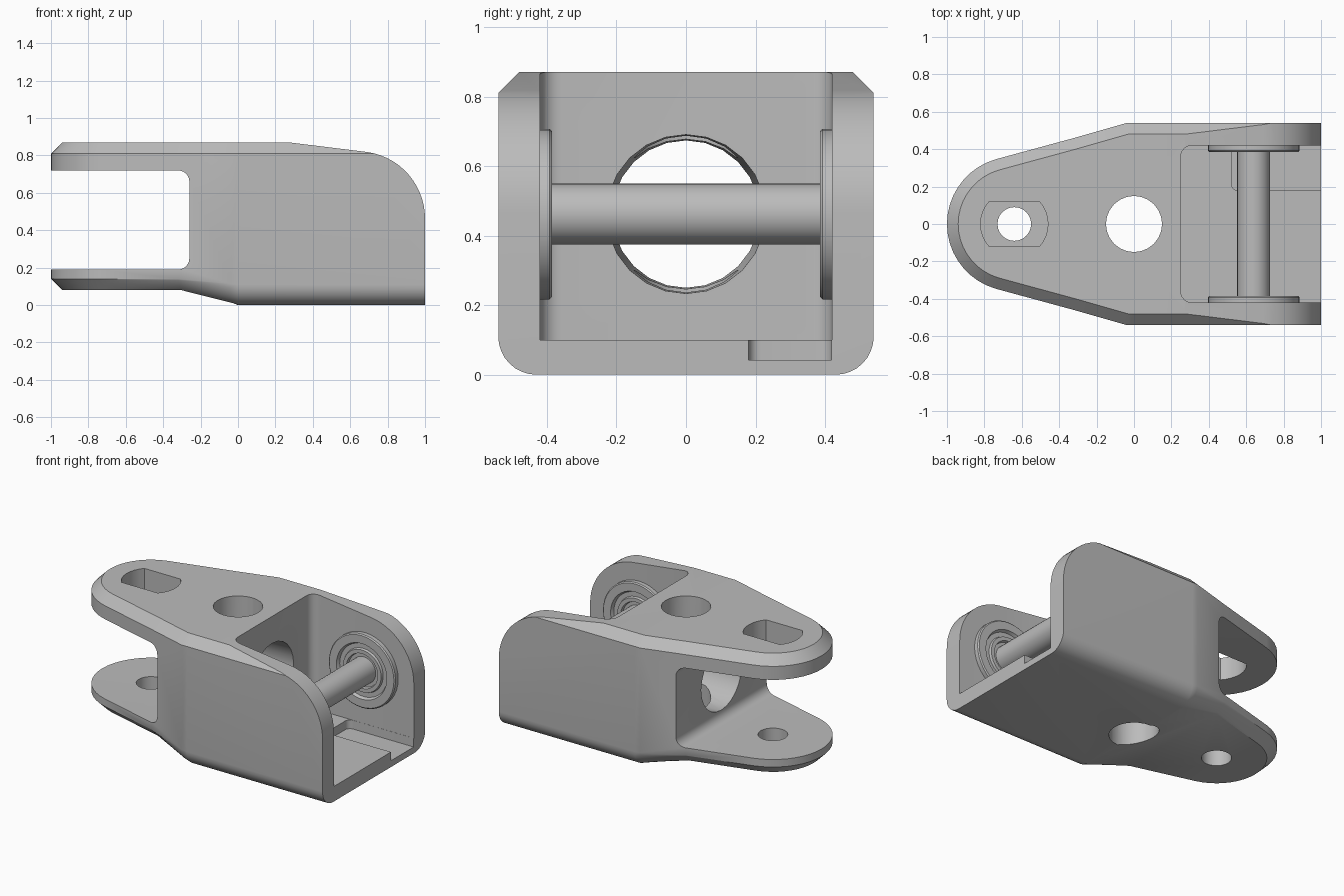
import bpy, bmesh
from math import sin, cos, pi, radians
from mathutils import Vector

if "Cube" in bpy.data.objects:
    bpy.data.objects.remove(bpy.data.objects["Cube"], do_unlink=True)

metal = bpy.data.materials.new("plain grey metal")
metal.use_nodes = True
grey = (0.5, 0.5, 0.5, 1)
metal.diffuse_color = grey
metal.node_tree.nodes["Principled BSDF"].inputs["Base Color"].default_value = grey


def make(name, bm):
    bmesh.ops.recalc_face_normals(bm, faces=bm.faces)
    mesh = bpy.data.meshes.new(name)
    bm.to_mesh(mesh)
    bm.free()
    mesh.materials.append(metal)
    ob = bpy.data.objects.new(name, mesh)
    bpy.context.collection.objects.link(ob)
    return ob


def loft(name, rings):
    """Closed solid through rings with the same point count."""
    bm = bmesh.new()
    vs = [[bm.verts.new(p) for p in ring] for ring in rings]
    n = len(vs[0])
    for a, b in zip(vs, vs[1:]):
        for i in range(n):
            bm.faces.new((a[i], a[(i + 1) % n], b[(i + 1) % n], b[i]))
    bm.faces.new(vs[0])
    bm.faces.new(vs[-1])
    return make(name, bm)


AXES = {"x": lambda a, b, d: (d, a, b),
        "y": lambda a, b, d: (a, d, b),
        "z": lambda a, b, d: (a, b, d)}


def prism(name, pts, axis, lo, hi):
    return loft(name, [[AXES[axis](a, b, d) for a, b in pts] for d in (lo, hi)])


def arc(cx, cy, r, a0, a1, n):
    return [(cx + r * cos(radians(a0 + (a1 - a0) * i / n)),
             cy + r * sin(radians(a0 + (a1 - a0) * i / n))) for i in range(n + 1)]


def circle(cx, cy, r, n=24):
    return arc(cx, cy, r, 0, 360, n)[:-1]


def rounded(x0, x1, y0, y1, r):
    return (arc(x1 - r, y1 - r, r, 0, 90, 6) + arc(x0 + r, y1 - r, r, 90, 180, 6)
            + arc(x0 + r, y0 + r, r, 180, 270, 6) + arc(x1 - r, y0 + r, r, 270, 360, 6))


# Body plan: straight rear, tapered middle and round nose, as (point, inward direction)
NOSE_X, NOSE_R, CHAMFER = -0.64, 0.36, 0.06
half = [((1, 0.54), (0, -1)), ((0, 0.54), (0, -1)),
        ((-0.04, 0.54), (0.14, -1)), ((-0.32, 0.46), (0.276, -0.96))]
half += [((NOSE_X + NOSE_R * x, NOSE_R * y), (-x, -y)) for x, y in arc(0, 0, 1, 106, 180, 9)]
plan = half + [((x, -y), (nx, -ny)) for (x, y), (nx, ny) in reversed(half[:-1])]


def bottom_ring(t):
    """Lower edge: flat chamfer at the nose blending to a fillet at the rear."""
    ring = []
    for (x, y), (nx, ny) in plan:
        w = min(1, max(0, (x + 0.32) / 0.32))
        c = CHAMFER + 0.05 * w
        inset = c * ((1 - w) * (1 - t) + w * (1 - sin(t * pi / 2)))
        rise = c * ((1 - w) * t + w * (1 - cos(t * pi / 2)))
        floor = 0.08 * min(1, max(0, -x / 0.32))
        ring.append((x + nx * inset, y + ny * inset, floor + rise))
    return ring


TOP = 0.87
rings = [bottom_ring(k / 8) for k in range(9)]
rings.append([(x, y, TOP - CHAMFER) for (x, y), _ in plan])
rings.append([(x + nx * CHAMFER, y + ny * CHAMFER, TOP) for (x, y), (nx, ny) in plan])

bm = bmesh.new()
vs = [[bm.verts.new(p) for p in ring] for ring in rings]
n = len(plan)
for a, b in zip(vs, vs[1:]):
    for i in range(n - 1):
        bm.faces.new((a[i], a[i + 1], b[i + 1], b[i]))
bm.faces.new([r[0] for r in vs] + [r[-1] for r in reversed(vs)])
for cap in (vs[0], vs[-1]):
    for i in range(n // 2):
        j = n - 1 - i
        bm.faces.new(list(dict.fromkeys((cap[i], cap[i + 1], cap[j - 1], cap[j]))))
body = make("bracket_body", bm)

# Cutters
PIN_X, PIN_Z = 0.64, 0.462
rear_top = ([(0.19, 0.88)] + arc(PIN_X, PIN_Z, NOSE_R, 82, 0, 14)
            + [(1.2, PIN_Z), (1.2, 1.1), (0.19, 1.1)])
flat_hole = arc(NOSE_X, 0, 0.18, -42, 42, 8) + arc(NOSE_X, 0, 0.18, 138, 222, 8)
cone = [[(x, y, z) for y, z in circle(0, PIN_Z, r)] for x, r in ((-0.32, 0.21), (0.29, 0.23))]
cutters = [
    prism("rear_shape_cutter", rear_top, "y", -1, 1),
    prism("nose_slot_cutter", rounded(-1.4, -0.26, 0.19, 0.72, 0.06), "y", -1, 1),
    prism("pocket_cutter", rounded(0.25, 1.4, -0.42, 0.42, 0.06), "z", 0.1, 1.2),
    prism("floor_recess_cutter", rounded(0.52, 1.4, 0.18, 0.419, 0.035), "z", 0.042, 0.3),
    prism("middle_hole_cutter", circle(0, 0, 0.15), "z", -0.3, 1.2),
    loft("wall_hole_cutter", cone),
    prism("nose_top_hole_cutter", flat_hole, "z", 0.5, 1.2),
    prism("nose_bottom_hole_cutter", circle(NOSE_X, 0, 0.09), "z", -0.3, 0.4),
]
bpy.context.view_layer.objects.active = body
for cutter in cutters:
    cutter.hide_render = True
    mod = body.modifiers.new(cutter.name, "BOOLEAN")
    mod.operation = "DIFFERENCE"
    mod.solver = "EXACT"
    mod.object = cutter
    bpy.ops.object.modifier_apply(modifier=mod.name)
for cutter in cutters:
    bpy.data.objects.remove(cutter, do_unlink=True)

# Cross pin and a stepped collar on each inner wall
parts = [body, prism("cross_pin", circle(PIN_X, PIN_Z, 0.088, 32), "y", -0.425, 0.425)]
collar = [(0.245, 0.425), (0.245, 0.392), (0.238, 0.385), (0.185, 0.385), (0.175, 0.405),
          (0.145, 0.405), (0.14, 0.39), (0.115, 0.39), (0.11, 0.408), (0.08, 0.408)]
for side, label in ((1, "left"), (-1, "right")):
    parts.append(loft(label + "_collar",
                      [[(x, side * y, z) for x, z in circle(PIN_X, PIN_Z, r, 40)]
                       for r, y in collar]))

# Smooth curved faces, keep edges crisp
bpy.ops.object.select_all(action="DESELECT")
for ob in parts:
    ob.select_set(True)
bpy.context.view_layer.objects.active = body
bpy.ops.object.shade_smooth_by_angle(angle=radians(30))
